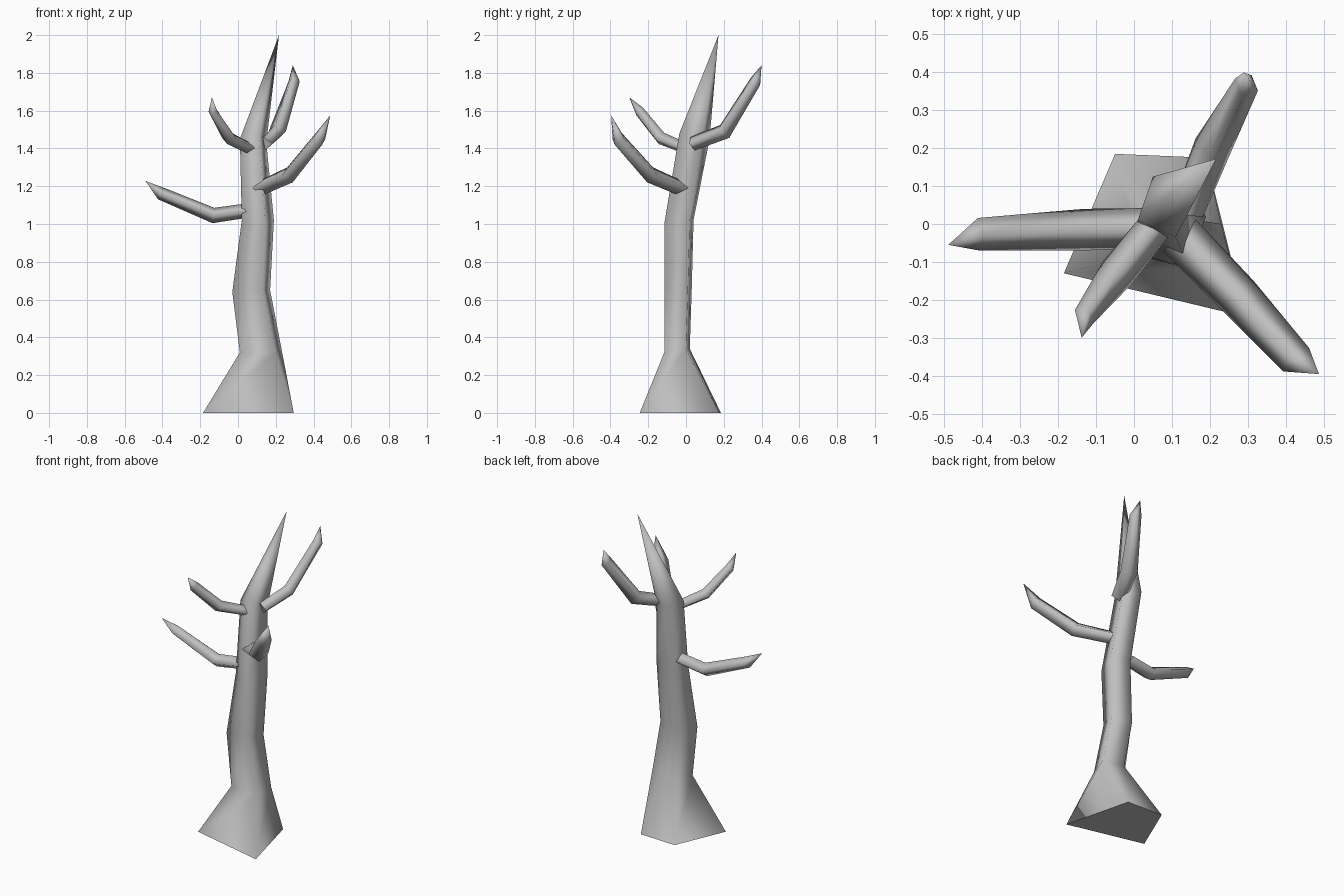
import bpy
import bmesh
from mathutils import Vector

cube = bpy.data.objects.get("Cube")
if cube:
    bpy.data.objects.remove(cube, do_unlink=True)

# Single bark colour
bark = bpy.data.materials.new("grey_bark")
bark.use_nodes = True
colour = (0.52, 0.52, 0.52, 1)
bark.diffuse_color = colour
bsdf = bark.node_tree.nodes["Principled BSDF"]
bsdf.inputs["Base Color"].default_value = colour
bsdf.inputs["Roughness"].default_value = 0.8


def loft(name, rings, tip):
    """Skin four-sided rings, close the start and end in a point."""
    bm = bmesh.new()
    loops = [[bm.verts.new(p) for p in ring] for ring in rings]
    point = bm.verts.new(tip)
    cap = bm.faces.new(loops[0])
    for low, high in zip(loops, loops[1:]):
        for i in range(4):
            j = (i + 1) % 4
            bm.faces.new((low[i], low[j], high[j], high[i]))
    for i in range(4):
        bm.faces.new((loops[-1][i], loops[-1][(i + 1) % 4], point))
    bmesh.ops.recalc_face_normals(bm, faces=bm.faces)
    for face in bm.faces:
        face.smooth = True
    for edge in cap.edges:
        edge.smooth = False
    mesh = bpy.data.meshes.new(name)
    bm.to_mesh(mesh)
    bm.free()
    mesh.materials.append(bark)
    obj = bpy.data.objects.new(name, mesh)
    bpy.context.collection.objects.link(obj)
    return obj


def branch(name, path, widths, heights):
    """Bent limb with diamond cross-sections along a path."""
    pts = [Vector(p) for p in path]
    steps = [(b - a).normalized() for a, b in zip(pts, pts[1:])]
    tangents = [steps[0], (steps[0] + steps[1]).normalized(), steps[1]]
    rings = []
    for p, t, w, h in zip(pts, tangents, widths, heights):
        side = t.cross(Vector((0, 0, 1))).normalized()
        up = side.cross(t)
        rings.append([p + side * w, p + up * h, p - side * w, p - up * h])
    return loft(name, rings, pts[-1])


# Trunk: flared foot, crooked stem, pointed top
loft("trunk", [
    [(-0.185, -0.13, 0), (0.295, -0.245, 0), (0.19, 0.175, 0), (-0.05, 0.185, 0)],
    [(0.01, -0.08, 0.32), (0.2, -0.115, 0.32), (0.23, 0.0, 0.34), (0.09, 0.02, 0.34)],
    [(-0.03, -0.07, 0.64), (0.13, -0.115, 0.65), (0.17, 0.01, 0.65), (0.04, 0.03, 0.64)],
    [(0.02, -0.05, 1.02), (0.145, -0.115, 1.0), (0.19, 0.02, 1.02), (0.06, 0.04, 1.02)],
    [(0.01, 0.01, 1.45), (0.11, -0.035, 1.48), (0.15, 0.08, 1.43), (0.05, 0.125, 1.45)],
], (0.217, 0.172, 2.0))

# Limbs, from lowest to highest
branch("low_right_branch",
       [(0.04, -0.01, 1.07), (-0.13, -0.015, 1.045), (-0.41, -0.027, 1.162), (-0.49, -0.055, 1.228)],
       (0.052, 0.055, 0.043), (0.038, 0.041, 0.034))
branch("front_left_branch",
       [(0.12, -0.03, 1.19), (0.275, -0.19, 1.26), (0.428, -0.358, 1.45), (0.488, -0.396, 1.575)],
       (0.06, 0.057, 0.046), (0.04, 0.045, 0.04))
branch("front_right_branch",
       [(0.06, 0.0, 1.4), (-0.045, -0.13, 1.453), (-0.132, -0.245, 1.595), (-0.138, -0.3, 1.67)],
       (0.045, 0.048, 0.03), (0.03, 0.035, 0.03))
branch("back_left_branch",
       [(0.14, 0.035, 1.425), (0.208, 0.205, 1.49), (0.297, 0.368, 1.755), (0.29, 0.4, 1.84)],
       (0.045, 0.05, 0.034), (0.037, 0.043, 0.034))
